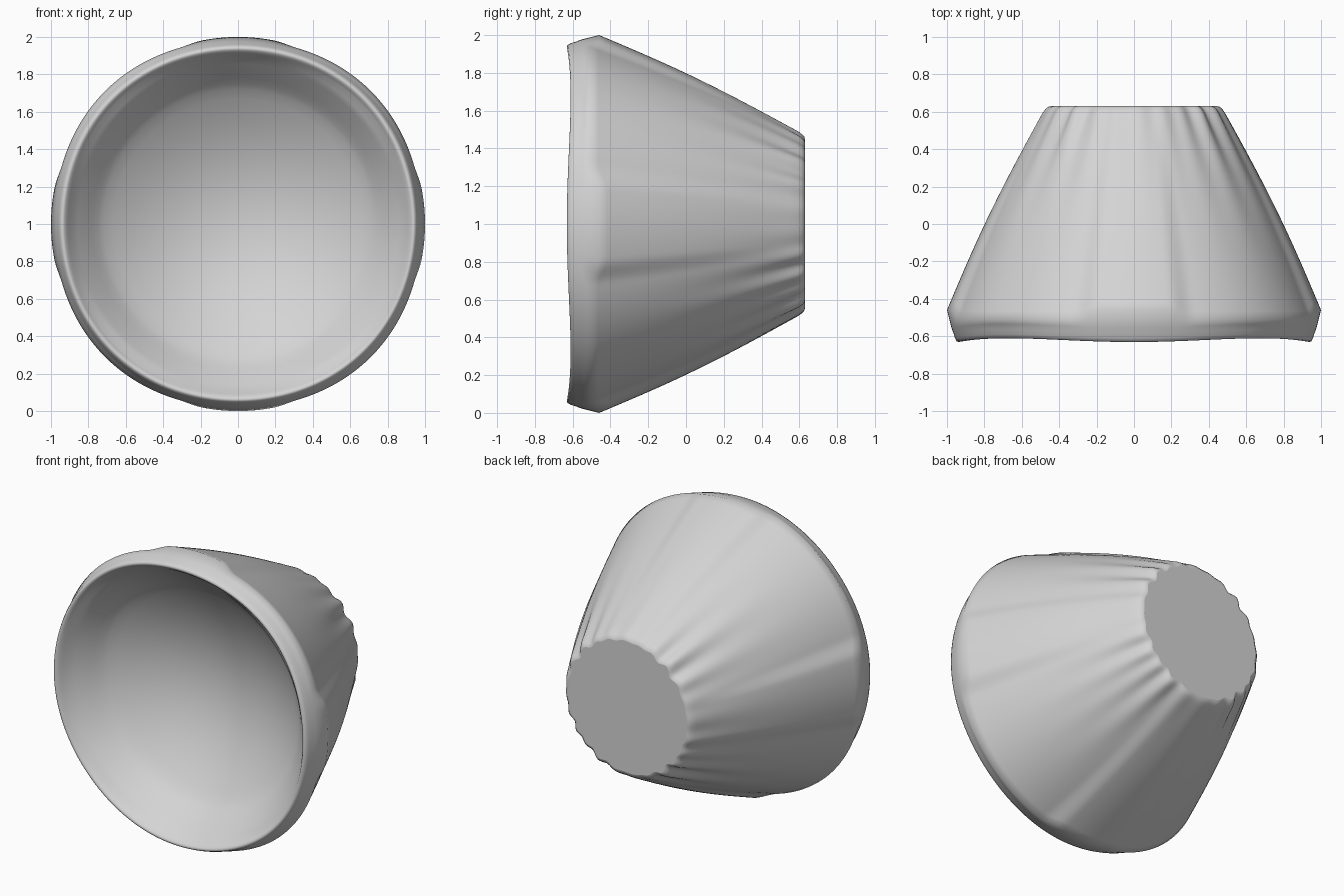
import bpy, bmesh
from math import sin, cos, pi, radians

cube = bpy.data.objects.get("Cube")
if cube:
    bpy.data.objects.remove(cube, do_unlink=True)

SEGMENTS = 288


def make_material(name, rgb):
    mat = bpy.data.materials.new(name)
    mat.use_nodes = True
    mat.diffuse_color = (*rgb, 1)
    mat.node_tree.nodes["Principled BSDF"].inputs["Base Color"].default_value = (*rgb, 1)
    return mat


def smoothstep(lo, hi, v):
    t = min(max((v - lo) / (hi - lo), 0), 1)
    return t * t * (3 - 2 * t)


def lerp(a, b, t):
    return a + (b - a) * t


def lobe(a):
    """One on the four raised panels, falling to zero between them."""
    off = abs((a + pi / 4) % (pi / 2) - pi / 4)
    return 1 - smoothstep(radians(11), radians(19), off)


def diagonal(a):
    """One halfway between the panels, zero at their centres."""
    return sin(2 * a) ** 2


def pleat(a):
    """Irregular folds gathered between the raised panels."""
    gather = 0.2 + 0.8 * diagonal(a)
    return gather * (0.6 * sin(24 * a + 0.8 * sin(3 * a)) + 0.4 * sin(17 * a + 1) - 0.2)


def shell_point(y, r, a):
    return (r * sin(a), y, 1 + r * cos(a))


def outer_ring(t, a):
    """Point on the pleated cone: t runs from the front crease to the back."""
    k = lobe(a)
    y = lerp(lerp(-0.51, -0.46, k), 0.59, t)
    front = lerp(0.985 + 0.02 * diagonal(a), 1.0, k)
    r = lerp(front, 0.49, t) + 0.022 * sin(pi * t)
    r += 0.018 * t ** 3.2 * pleat(a)
    return shell_point(y, r, a)


def lip_point(y, r, a):
    """The lip leans forward at the panels and swells between them."""
    return shell_point(y - 0.01 * cos(4 * a), r + 0.012 * diagonal(a), a)


# Dish, meeting a sloping wall that rolls over into the lip
dish = [(-0.13 - 0.25 * (i / 14) ** 2, 0.72 * i / 14) for i in range(1, 15)]
wall = [(-0.408, 0.75), (-0.445, 0.782), (-0.49, 0.82), (-0.532, 0.857), (-0.565, 0.886)]
lip = [(-0.592, 0.908), (-0.607, 0.919), (-0.617, 0.929), (-0.621, 0.938),
       (-0.617, 0.948), (-0.60, 0.957), (-0.575, 0.965), (-0.545, 0.976)]

angles = [2 * pi * i / SEGMENTS for i in range(SEGMENTS)]
rings = [[shell_point(y, r, a) for a in angles] for y, r in dish + wall]
rings += [[lip_point(y, r, a) for a in angles] for y, r in lip]
rings += [[outer_ring(i / 24, a) for a in angles] for i in range(25)]

# Rounded back shoulder
for y, r in [(0.612, 0.475), (0.626, 0.46), (0.63, 0.447)]:
    rings.append([shell_point(y, r + 0.018 * pleat(a), a) for a in angles])

bm = bmesh.new()
loops = [[bm.verts.new(p) for p in ring] for ring in rings]
for first, second in zip(loops, loops[1:]):
    for i in range(SEGMENTS):
        j = (i + 1) % SEGMENTS
        bm.faces.new((first[i], first[j], second[j], second[i]))
middle = bm.verts.new((0, -0.13, 1))
for i in range(SEGMENTS):
    bm.faces.new((middle, loops[0][(i + 1) % SEGMENTS], loops[0][i]))

# Flat back face with a crisp edge, everything else smooth
back = bm.faces.new(loops[-1])
for face in bm.faces:
    face.smooth = face is not back
for edge in back.edges:
    edge.smooth = False
bmesh.ops.recalc_face_normals(bm, faces=bm.faces)

mesh = bpy.data.meshes.new("pleated_cup")
bm.to_mesh(mesh)
bm.free()
mesh.materials.append(make_material("light grey", (0.66, 0.66, 0.66)))
cup = bpy.data.objects.new("pleated_cup", mesh)
bpy.context.collection.objects.link(cup)
